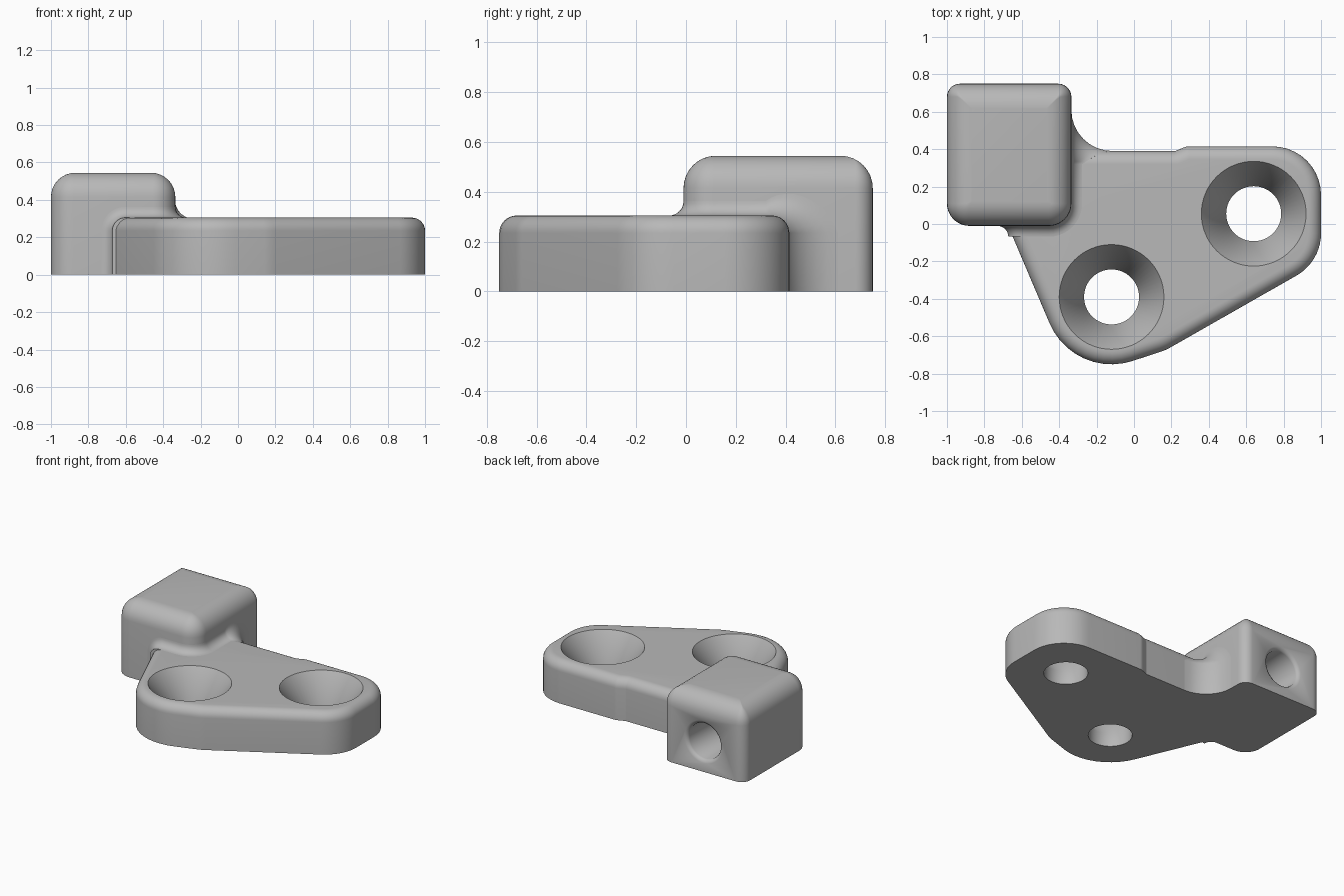
import bpy, bmesh
from math import sin, cos, pi, radians
from mathutils import Vector

cube = bpy.data.objects.get("Cube")
if cube:
    bpy.data.objects.remove(cube)

gray = bpy.data.materials.new("plain gray")
gray.use_nodes = True
gray.diffuse_color = (0.48, 0.48, 0.48, 1)
gray.node_tree.nodes["Principled BSDF"].inputs["Base Color"].default_value = gray.diffuse_color


def loft(name, rings):
    """Join closed rings of equal length into a capped solid."""
    bm = bmesh.new()
    rows = [[bm.verts.new(p) for p in ring] for ring in rings]
    n = len(rows[0])
    for a, b in zip(rows, rows[1:]):
        for i in range(n):
            j = (i + 1) % n
            bm.faces.new((a[i], a[j], b[j], b[i]))
    bm.faces.new(rows[0][::-1])
    bm.faces.new(rows[-1])
    bmesh.ops.recalc_face_normals(bm, faces=bm.faces)
    mesh = bpy.data.meshes.new(name)
    bm.to_mesh(mesh)
    bm.free()
    mesh.materials.append(gray)
    obj = bpy.data.objects.new(name, mesh)
    bpy.context.collection.objects.link(obj)
    return obj


def outline(corners, inset, steps=10):
    """Counterclockwise polygon with rounded corners, moved inward by inset."""
    points = []
    for k, (x, y, r) in enumerate(corners):
        v = Vector((x, y))
        d0 = (v - Vector(corners[k - 1][:2])).normalized()
        d1 = (Vector(corners[(k + 1) % len(corners)][:2]) - v).normalized()
        n0, n1 = Vector((-d0.y, d0.x)), Vector((-d1.y, d1.x))
        miter = (n0 + n1) / (1 + n0.dot(n1))
        side = 1 if d0.cross(d1) > 0 else -1
        r = max(r - side * inset, 0.004)
        center = v + miter * (inset + side * r)
        for s in range(steps + 1):
            points.append(center - side * r * n0.slerp(n1, s / steps))
    return points


def rounded_slab(name, corners, height, fillet):
    """Upright outline with a quarter-round top edge."""
    levels = [(0, 0)]
    for s in range(9):
        t = s / 8 * pi / 2
        levels.append((fillet * (1 - cos(t)), height - fillet + fillet * sin(t)))
    return loft(name, [[(p.x, p.y, z) for p in outline(corners, i)] for i, z in levels])


def lathe_cutter(profile, place):
    """Round cutter from (radius, distance) pairs."""
    rings = [[place(r * cos(2 * pi * k / 64), r * sin(2 * pi * k / 64), h)
              for k in range(64)] for r, h in profile]
    return loft("cutter", rings)


def cut(obj, cutter):
    cutter.hide_render = True
    mod = obj.modifiers.new("cut", 'BOOLEAN')
    mod.operation, mod.solver, mod.object = 'DIFFERENCE', 'EXACT', cutter
    bpy.context.view_layer.objects.active = obj
    bpy.ops.object.modifier_apply(modifier=mod.name)
    bpy.data.objects.remove(cutter)


# Mounting plate with two countersunk screw holes
TOP, EDGE = 0.305, 0.07
plate = rounded_slab("mounting_plate", [
    (1, 0.415, 0.26), (0.28, 0.415, 0.07), (0.22, 0.39, 0.03),
    (-0.45, 0.39, 0), (-0.45, 0.1, 0), (-0.72, 0.1, 0),
    (-0.322, -0.835, 0.36), (0.17, -0.674, 0.3), (1, -0.201, 0.26)], TOP, EDGE)
for cx, cy in ((0.64, 0.055), (-0.12, -0.39)):
    cut(plate, lathe_cutter([(0.147, -0.1), (0.147, 0.1), (0.28, TOP), (0.28, 0.4)],
                            lambda u, v, h: (cx + u, cy + v, h)))

# Raised block with a blind hole in its back
RIGHT, FRONT, ROUND = -0.335, -0.01, 0.12
block = rounded_slab("raised_block", [
    (-1, FRONT, ROUND), (RIGHT, FRONT, ROUND),
    (RIGHT, 0.75, 0.07), (-1, 0.75, 0.07)], 0.545, 0.13)
cut(block, lathe_cutter([(0.13, 0.25), (0.13, 0.725), (0.136, 0.738), (0.155, 0.75), (0.155, 0.8)],
                        lambda u, v, h: (-0.667 + u, h, 0.22 + v)))

# Blend between block and plate: stations are (base, outward, up, radius)
X, Y, Z = Vector((1, 0, 0)), Vector((0, 1, 0)), Vector((0, 0, 1))
SMALL, LARGE = 0.058, 0.22
stations = [(Vector((RIGHT, 0.39, 0)), X, Y, LARGE)]
for s in range(10, -1, -1):
    t = s / 10 * pi / 2
    up = Y * sin(t) + Z * cos(t)
    base = Vector((RIGHT, 0.39 - EDGE, TOP - EDGE)) + EDGE * up
    stations.append((base, X, up, SMALL + (LARGE - SMALL) * s / 10))
for s in range(11):
    t = -s / 10 * pi / 2
    out = X * cos(t) + Y * sin(t)
    stations.append((Vector((RIGHT - ROUND, FRONT + ROUND, TOP)) + ROUND * out, out, Z, SMALL))
for s in range(11):
    t = s / 10 * pi / 2
    up = -X * sin(t) + Z * cos(t)
    stations.append((Vector((-0.672 + EDGE, FRONT, TOP - EDGE)) + EDGE * up, -Y, up, SMALL))
stations.append((Vector((-0.672, FRONT, 0)), -Y, -X, SMALL))

rings = []
for base, out, up, r in stations:
    arc = [base + r * (out * (1 - sin(a)) + up * (1 - cos(a)))
           for a in (s / 8 * pi / 2 for s in range(9))]
    rings.append(arc + [base - 0.02 * up + r * up, base - 0.02 * (out + up),
                        base - 0.02 * up + r * out])
blend = loft("blend_fillet", rings)

# Smooth shading with crisp rims
bpy.ops.object.select_all(action='DESELECT')
for obj in (plate, block, blend):
    obj.select_set(True)
bpy.context.view_layer.objects.active = plate
bpy.ops.object.shade_smooth_by_angle(angle=radians(35))
